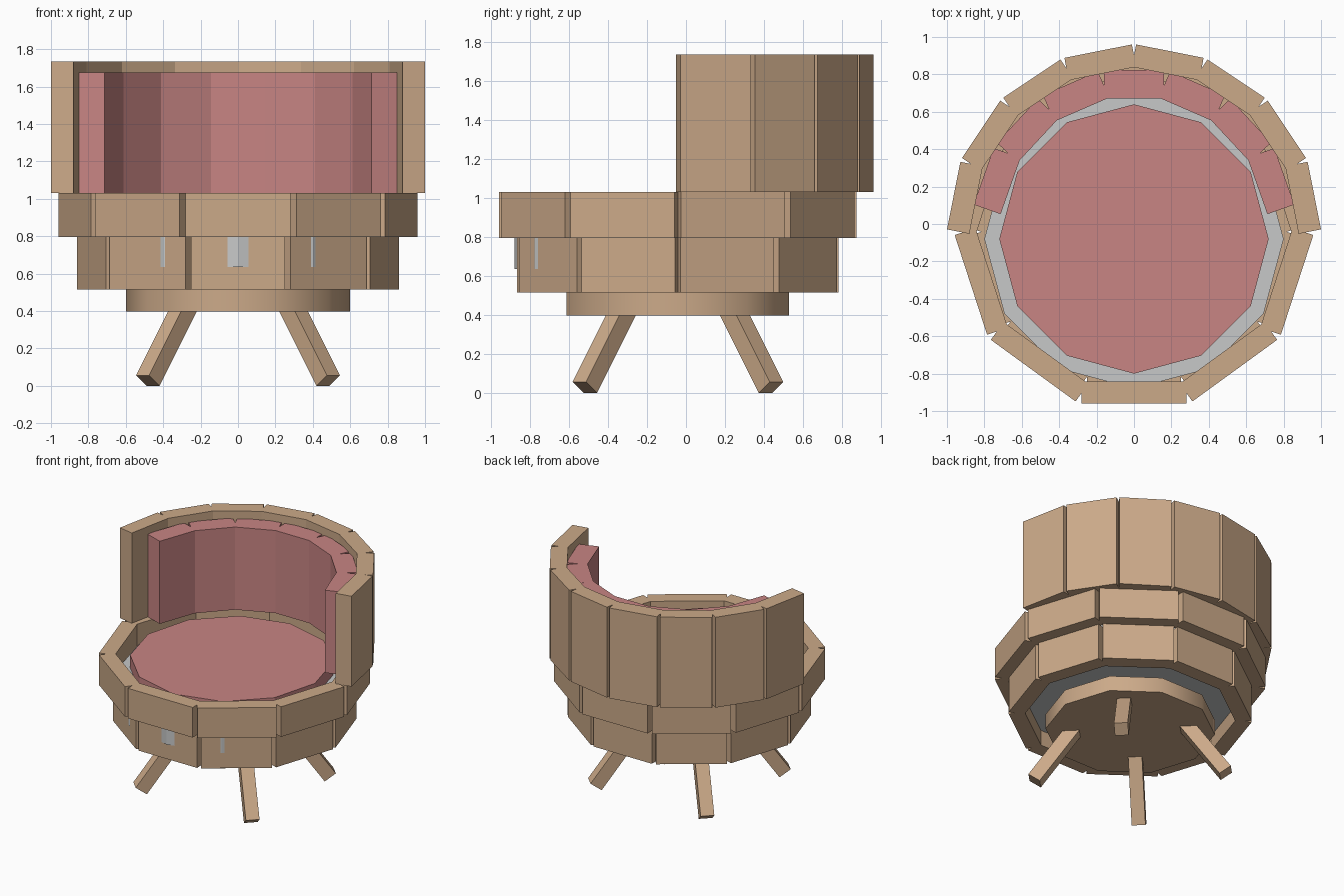
import bpy, bmesh, math
from mathutils import Matrix, Vector

if "Cube" in bpy.data.objects:
    bpy.data.objects.remove(bpy.data.objects["Cube"])


def material(name, rgb):
    m = bpy.data.materials.new(name)
    m.diffuse_color = (*rgb, 1)
    m.use_nodes = True
    m.node_tree.nodes["Principled BSDF"].inputs["Base Color"].default_value = m.diffuse_color
    return m


WOOD = material("wood", (0.60, 0.40, 0.25))
PINK = material("pink fabric", (0.58, 0.235, 0.23))
GREY = material("light grey", (0.57, 0.58, 0.58))


def make(name, bm, mat):
    bmesh.ops.recalc_face_normals(bm, faces=bm.faces)
    me = bpy.data.meshes.new(name)
    bm.to_mesh(me)
    bm.free()
    me.materials.append(mat)
    ob = bpy.data.objects.new(name, me)
    bpy.context.collection.objects.link(ob)
    return ob


def planks(name, mat, angles, cy, outer, thick, half, z0, z1):
    """Upright boards standing around the centre (0, cy), one per angle."""
    bm = bmesh.new()
    for a in angles:
        m = (Matrix.Translation((0, cy, (z0 + z1) / 2))
             @ Matrix.Rotation(math.radians(a), 4, 'Z')
             @ Matrix.Translation((outer - thick / 2, 0, 0))
             @ Matrix.Diagonal((thick, 2 * half, z1 - z0, 1)))
        bmesh.ops.create_cube(bm, size=1, matrix=m)
    return make(name, bm, mat)


def drum(name, mat, sides, r, cy, z0, z1):
    """Polygonal disc with a corner on the x axis."""
    bm = bmesh.new()
    rings = [[bm.verts.new((r * math.cos(2 * math.pi * i / sides),
                            cy + r * math.sin(2 * math.pi * i / sides), z))
              for i in range(sides)] for z in (z0, z1)]
    lo, hi = rings
    bm.faces.new(lo[::-1])
    bm.faces.new(hi)
    for i in range(sides):
        j = (i + 1) % sides
        bm.faces.new((lo[i], lo[j], hi[j], hi[i]))
    return make(name, bm, mat)


CY = -0.042

# Wooden barrel rings: ten boards each
ten = [-90 + 36 * i for i in range(10)]
planks("lower_ring", WOOD, ten, CY, 0.823, 0.115, 0.252, 0.515, 0.795)
planks("upper_ring", WOOD, ten, CY, 0.917, 0.117, 0.28, 0.795, 1.03)

# Backrest: eight boards outside, seven padded panels inside
planks("backrest_boards", WOOD, [11.25 + 22.5 * i for i in range(8)],
       -0.04, 0.983, 0.122, 0.184, 1.03, 1.735)
planks("backrest_cushion", PINK, [90 + 23.5 * i for i in range(-3, 4)],
       -0.03, 0.853, 0.153, 0.16, 1.03, 1.675)

# Seat: grey core and pink cushion
drum("seat_core", GREY, 12, 0.80, -0.08, 0.635, 0.90)
drum("seat_cushion", PINK, 12, 0.72, -0.08, 0.90, 1.0)

# Base disc, smooth around its side
base = drum("base_disc", WOOD, 10, 0.60, CY, 0.397, 0.515)
bpy.context.view_layer.objects.active = base
base.select_set(True)
bpy.ops.object.shade_smooth_by_angle(angle=math.radians(40))

# Four splayed square legs on the diagonals
S = 0.049
for name, sx, sy in (("front_left_leg", -1, -1), ("front_right_leg", 1, -1),
                     ("back_left_leg", -1, 1), ("back_right_leg", 1, 1)):
    foot = Vector((sx * 0.482, CY + sy * 0.477, 0.028))
    axis = Vector((-sx * 0.5, -sy * 0.5, 1)).normalized()
    tang = Vector((-sy, sx, 0)).normalized()
    rad = tang.cross(axis)
    length = 0.51
    c = foot + axis * length / 2
    m = Matrix((rad * 2 * S, tang * 2 * S, axis * length)).transposed().to_4x4()
    bm = bmesh.new()
    bmesh.ops.create_cube(bm, size=1, matrix=Matrix.Translation(c) @ m)
    make(name, bm, WOOD)
